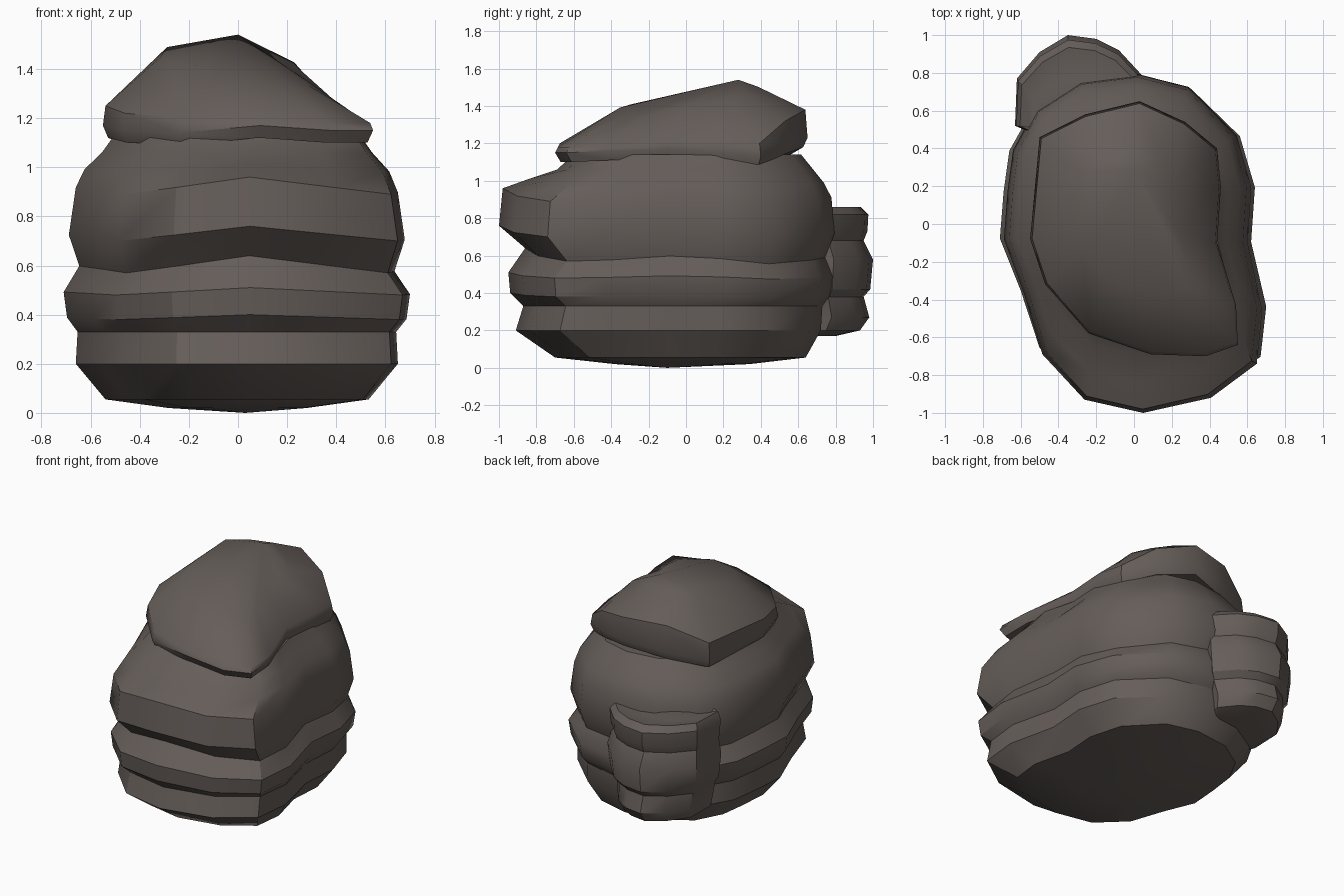
import bpy, bmesh, math

stone = bpy.data.materials.new("dark_stone")
stone.diffuse_color = (0.13, 0.11, 0.10, 1)


def loft(name, rings, bottom=None, top=None, angle=32):
    """Skin a stack of equal-length rings and close both ends."""
    bm = bmesh.new()
    vr = [[bm.verts.new(p) for p in ring] for ring in rings]
    n = len(vr[0])
    for a, b in zip(vr, vr[1:]):
        for i in range(n):
            j = (i + 1) % n
            bm.faces.new((a[i], a[j], b[j], b[i]))
    for ring, tip in ((vr[0], bottom), (vr[-1], top)):
        if tip is None:
            bm.faces.new(ring)
        else:
            c = bm.verts.new(tip)
            for i in range(n):
                bm.faces.new((ring[i], ring[(i + 1) % n], c))
    bmesh.ops.recalc_face_normals(bm, faces=bm.faces)
    me = bpy.data.meshes.new(name)
    bm.to_mesh(me)
    bm.free()
    me.materials.append(stone)
    ob = bpy.data.objects.new(name, me)
    bpy.context.collection.objects.link(ob)
    bpy.ops.object.select_all(action='DESELECT')
    ob.select_set(True)
    bpy.context.view_layer.objects.active = ob
    bpy.ops.object.shade_smooth_by_angle(angle=math.radians(angle))
    return ob


# Layered body: plan outline (x, y, how far the strata dip there)
plan = [(0.05, -1.0, 0), (0.42, -0.92, .6), (0.67, -0.74, 1), (0.70, -0.46, .9),
        (0.62, -0.10, .6), (0.64, 0.20, .8), (0.56, 0.48, 1.2), (0.30, 0.74, .9),
        (0.02, 0.81, .7), (-0.30, 0.77, .8), (-0.54, 0.62, .9), (-0.66, 0.40, .8),
        (-0.69, 0.18, .7), (-0.71, -0.08, .6), (-0.60, -0.37, .8),
        (-0.50, -0.69, 1), (-0.27, -0.93, .6)]
# height, width, front reach, back reach, dip
strata = [(0.02, .40, .38, .42, 0), (0.055, .76, .70, .79, 0), (0.20, .93, .91, .89, 0),
          (0.33, .92, .87, .90, 0), (0.40, .98, .94, .95, .02), (0.51, 1.0, .95, .97, .03),
          (0.64, .91, .86, .92, .07), (0.76, .97, 1.0, .98, .06),
          (0.96, .93, .98, .96, .07), (1.01, .88, .84, .91, .03),
          (1.06, .78, .69, .84, 0), (1.14, .70, .60, .76, 0)]
loft("layered_body",
     [[(x * w, y * (f if y < 0 else b), z - d * dip) for x, y, d in plan]
      for z, w, f, b, dip in strata], bottom=(0.03, -0.1, 0.0))

# Sloping cap slab: x, y, underside height, upper rim height
rim = [(-.50, .46, 1.10, 1.27), (-.26, .58, 1.14, 1.37), (.03, .65, 1.18, 1.38),
       (.27, .54, 1.14, 1.32), (.44, .40, 1.08, 1.20), (.46, .20, 1.10, 1.22),
       (.44, -.10, 1.12, 1.22), (.54, -.43, 1.11, 1.18), (.55, -.64, 1.10, 1.18),
       (.38, -.70, 1.10, 1.18), (.09, -.69, 1.12, 1.20), (-.24, -.58, 1.09, 1.20),
       (-.47, -.32, 1.10, 1.22), (-.55, -.08, 1.12, 1.25)]


def inset(x, y, s):
    return -0.03 + (x + 0.03) * s, 0.06 + (y - 0.06) * s


under = [(*inset(x, y, .82), lo + .01) for x, y, lo, hi in rim]
lower = [(*inset(x, y, .96), lo) for x, y, lo, hi in rim]
edge = [(x, y, lo + .05) for x, y, lo, hi in rim]
upper = [(*inset(x, y, .98), hi) for x, y, lo, hi in rim]
dome = []
for x, y, lo, hi in rim:
    u, v = inset(x, y, .55)
    dome.append((u, v, 1.45 + .14 * v - .25 * max(0, u)))
loft("cap_slab", [under, lower, edge, upper, dome], top=(0, 0.28, 1.54), angle=40)

# Ribbed lobe bulging from the back
lobe = [(.04, .79), (-.08, .92), (-.20, .98), (-.35, 1.0), (-.50, .91),
        (-.62, .77), (-.63, .52), (-.35, .40), (-.05, .45)]
ribs = [(0.17, .6, .60), (0.20, .75, .86), (0.27, .80, .96), (0.38, .86, .90),
        (0.42, .94, .97), (0.58, 1.0, 1.0), (0.68, .94, .90), (0.73, .97, .94),
        (0.82, .98, .95), (0.86, .92, .87), (0.84, .75, .56)]
loft("back_lobe", [[(-.3 + (x + .3) * sx, .5 + (y - .5) * sy, z) for x, y in lobe]
                   for z, sx, sy in ribs], top=(-.3, .55, .90))
